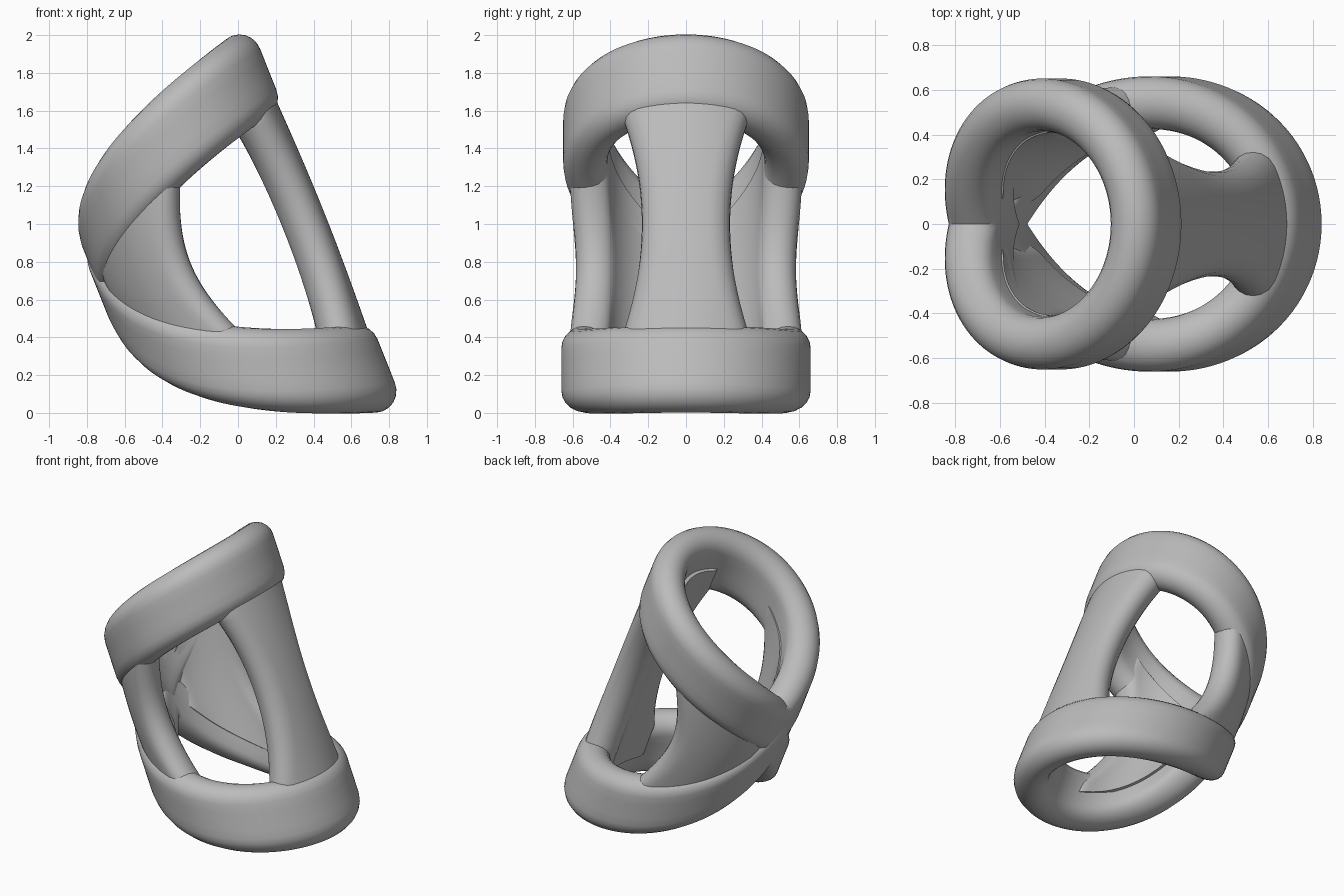
import bpy, bmesh
from math import sin, cos, pi, radians

if "Cube" in bpy.data.objects:
    bpy.data.objects.remove(bpy.data.objects["Cube"], do_unlink=True)

grey = bpy.data.materials.new("plain_grey")
grey.use_nodes = True
grey.diffuse_color = (0.5, 0.5, 0.5, 1)
grey.node_tree.nodes["Principled BSDF"].inputs["Base Color"].default_value = (0.5, 0.5, 0.5, 1)


def place(radius, angle, height):
    """Point of the leaning cylinder that every part follows."""
    u = 0.19 + 0.97 * radius * cos(angle)
    return (0.93 * u - 0.37 * height, radius * sin(angle), 0.37 * u + 0.93 * height)


def upper_mid(angle):
    return 1.63 - 0.64 * (angle / pi) ** 2


def lower_mid(angle):
    t = angle / pi
    return -0.035 + 0.83 * t ** 2 + 0.08 * t ** 8


def stadium(start, end, radius, cap=10, side=14):
    """Closed outline (along, across) with round ends."""
    a, b = start + radius, end - radius
    pts = []
    for i in range(cap + 1):
        k = -pi / 2 + pi * i / cap
        pts.append((b + radius * cos(k), radius * sin(k)))
    pts += [(b + (a - b) * i / side, radius) for i in range(1, side)]
    for i in range(cap + 1):
        k = pi / 2 + pi * i / cap
        pts.append((a + radius * cos(k), radius * sin(k)))
    pts += [(a + (b - a) * i / side, -radius) for i in range(1, side)]
    return pts


def loft(name, sections, closed):
    bm = bmesh.new()
    loops = [[bm.verts.new(p) for p in s] for s in sections]
    n = len(loops[0])
    pairs = list(zip(loops, loops[1:]))
    if closed:
        pairs.append((loops[-1], loops[0]))
    for one, two in pairs:
        for i in range(n):
            j = (i + 1) % n
            bm.faces.new((one[i], one[j], two[j], two[i]))
    if not closed:
        bm.faces.new(loops[0])
        bm.faces.new(loops[-1])
    bmesh.ops.recalc_face_normals(bm, faces=bm.faces)
    mesh = bpy.data.meshes.new(name)
    bm.to_mesh(mesh)
    bm.free()
    mesh.materials.append(grey)
    obj = bpy.data.objects.new(name, mesh)
    bpy.context.collection.objects.link(obj)
    bpy.ops.object.select_all(action="DESELECT")
    obj.select_set(True)
    bpy.context.view_layer.objects.active = obj
    bpy.ops.object.shade_smooth_by_angle(angle=radians(40))


# Two end rings, each dipping or rising to a point at the back
def ring(name, mid, outer, thick, height):
    outline = stadium(-height / 2, height / 2, thick / 2, side=4)
    steps = 128
    sections = []
    for i in range(steps):
        angle = -pi + 2 * pi * i / steps
        sections.append([place(outer - thick / 2 + across, angle, mid(angle) + along)
                         for along, across in outline])
    loft(name, sections, True)


ring("upper_ring", upper_mid, 0.65, 0.235, 0.47)
ring("lower_ring", lower_mid, 0.66, 0.235, 0.48)


# Struts between the rings, wrapped round the same cylinder
def strut(name, edges, sign, mid_radius, half, bow):
    steps = 40
    sections = []
    for i in range(steps + 1):
        t = i / steps
        start, end = edges(t)
        r = mid_radius + bow * sin(pi * t)
        section = []
        for along, across in stadium(radians(start) * r, radians(end) * r, half):
            angle = along / r
            low, high = lower_mid(angle), upper_mid(angle)
            section.append(place(r + across, sign * angle, low + (high - low) * t))
        sections.append(section)
    loft(name, sections, False)


def front_edges(t):
    half = 25 + min(9 * ((2 * t - 1) / 0.65) ** 2, 12)
    return -half, half


def side_edges(t):
    return 105 - 14 * min(((2 * t - 1) / 0.7) ** 2, 1.5), 172


strut("front_strut", front_edges, 1, 0.505, 0.115, 0.025)
strut("left_side_strut", side_edges, 1, 0.512, 0.105, 0.02)
strut("right_side_strut", side_edges, -1, 0.512, 0.105, 0.02)
